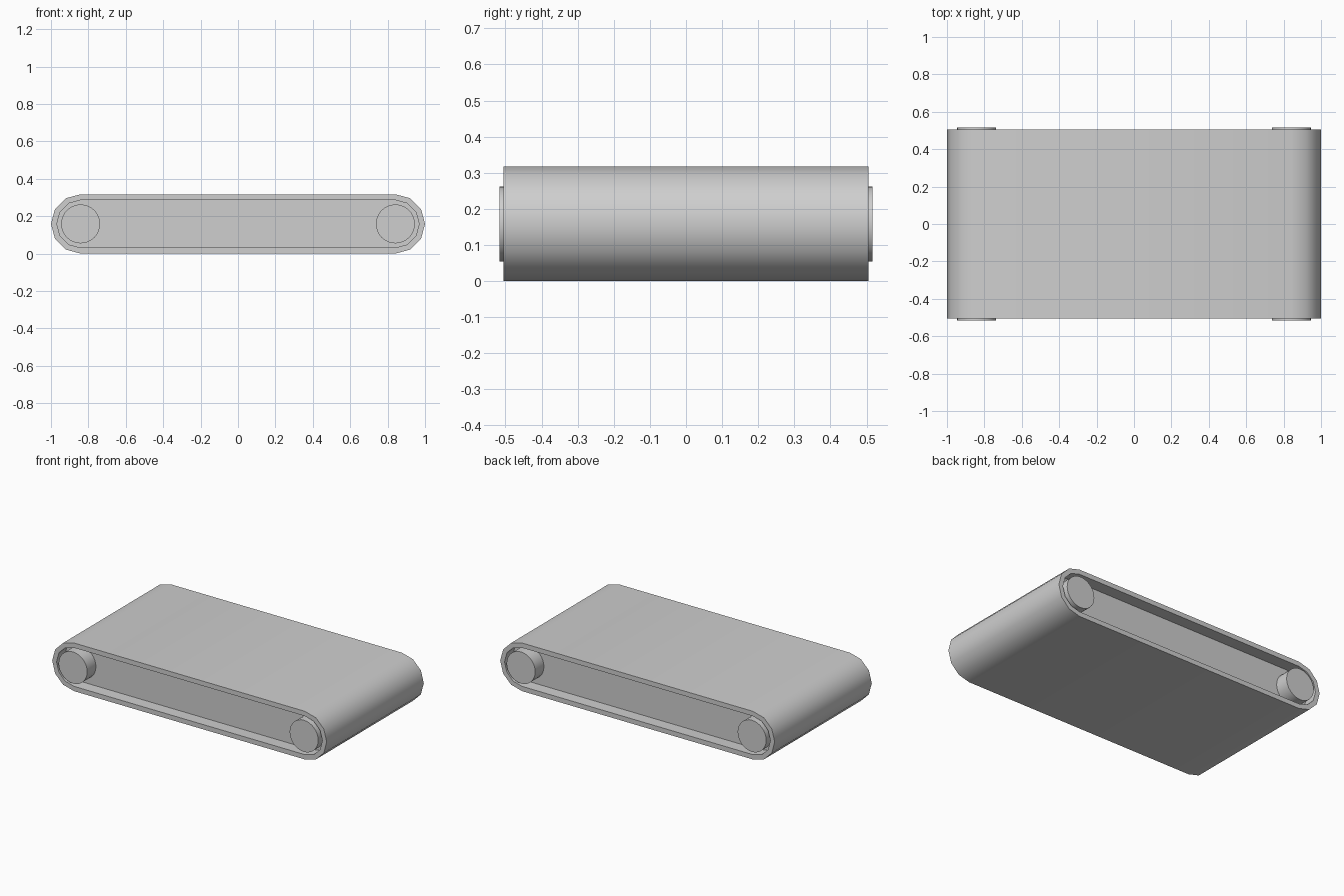
import bpy
import bmesh
from math import cos, sin, pi, radians

if "Cube" in bpy.data.objects:
    bpy.data.objects.remove(bpy.data.objects["Cube"], do_unlink=True)

AXLE_X, AXLE_Z = 0.8415, 0.1585
BELT_R, BELT_INNER_R = 0.1585, 0.127
BELT_Y, PANEL_Y, ROLLER_Y = 0.505, 0.425, 0.516
TURN_STEPS = 6

grey = bpy.data.materials.new("light_grey")
grey.use_nodes = True
grey.diffuse_color = (0.62, 0.62, 0.62, 1)
grey.node_tree.nodes["Principled BSDF"].inputs["Base Color"].default_value = (0.62, 0.62, 0.62, 1)


def stadium(radius):
    """Rounded-end outline around both axles, as (x, z) points."""
    points = []
    for side in (0, 1):
        for i in range(TURN_STEPS + 1):
            a = -pi / 2 + pi * side + pi * i / TURN_STEPS
            points.append(((1 - 2 * side) * AXLE_X + radius * cos(a),
                           AXLE_Z + radius * sin(a)))
    return points


def circle(cx, radius, sides=32):
    return [(cx + radius * cos(2 * pi * i / sides), AXLE_Z + radius * sin(2 * pi * i / sides))
            for i in range(sides)]


def extrude(name, outline, half_y, hole=None):
    """Extrude an outline along y, either capped or with a matching hole."""
    bm = bmesh.new()

    def ring(points, y):
        return [bm.verts.new((x, y, z)) for x, z in points]

    def bridge(a, b):
        for i in range(len(a)):
            j = (i + 1) % len(a)
            bm.faces.new((a[i], a[j], b[j], b[i]))

    front, back = ring(outline, -half_y), ring(outline, half_y)
    bridge(front, back)
    if hole:
        hole_front, hole_back = ring(hole, -half_y), ring(hole, half_y)
        bridge(hole_front, hole_back)
        bridge(front, hole_front)
        bridge(back, hole_back)
    else:
        bm.faces.new(front)
        bm.faces.new(back)
    bmesh.ops.recalc_face_normals(bm, faces=bm.faces)
    mesh = bpy.data.meshes.new(name)
    bm.to_mesh(mesh)
    bm.free()
    mesh.materials.append(grey)
    obj = bpy.data.objects.new(name, mesh)
    bpy.context.collection.objects.link(obj)
    bpy.ops.object.select_all(action="DESELECT")
    obj.select_set(True)
    bpy.context.view_layer.objects.active = obj
    bpy.ops.object.shade_smooth_by_angle(angle=radians(40))


# Belt loop, open at both sides
extrude("belt", stadium(BELT_R), BELT_Y, stadium(BELT_INNER_R))

# Recessed core filling the inside of the belt
extrude("side_panel_core", stadium(BELT_INNER_R), PANEL_Y)

# Rollers through both ends
for label, sign in (("left", 1), ("right", -1)):
    extrude(label + "_roller", circle(sign * AXLE_X, 0.104), ROLLER_Y)
